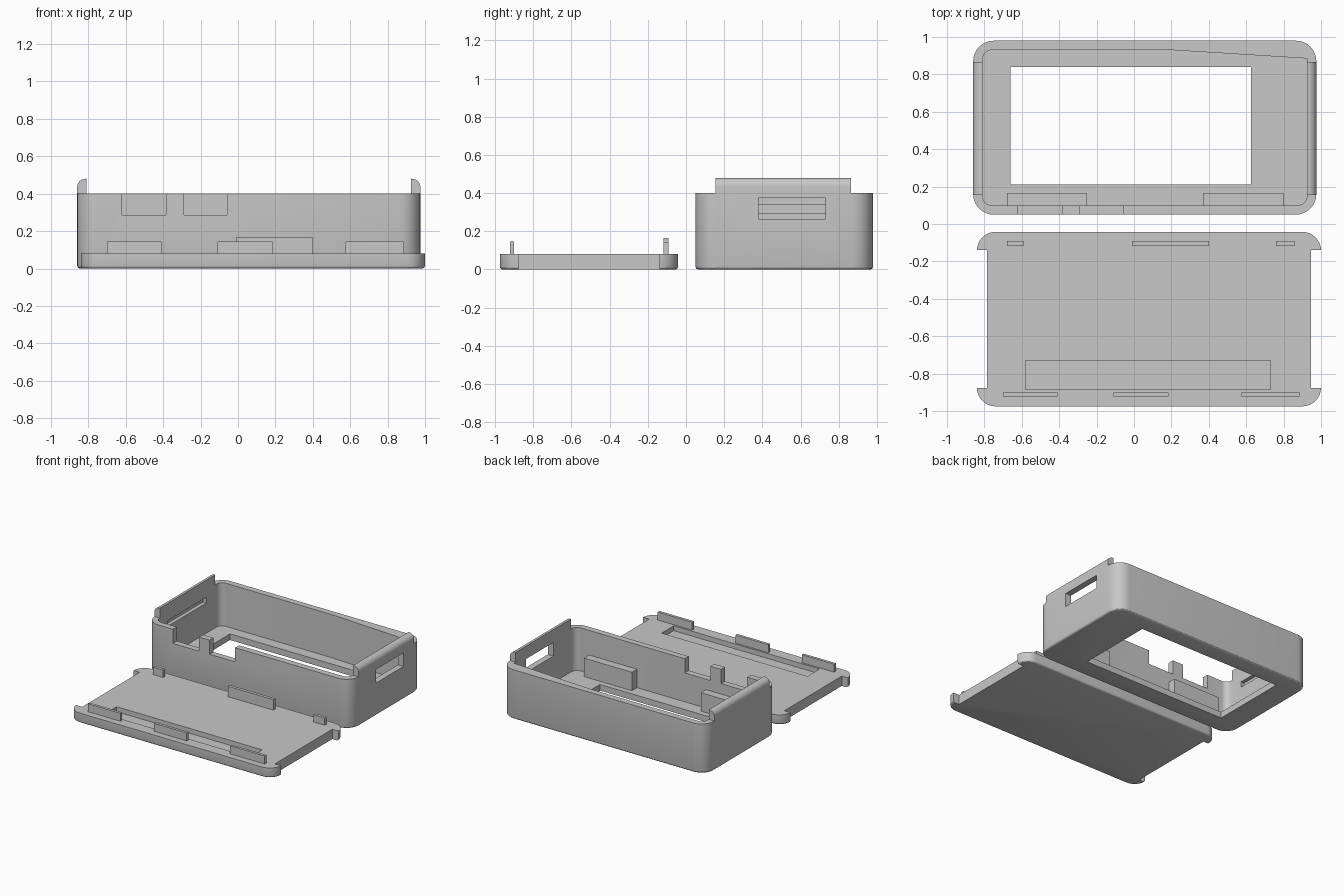
import bpy, bmesh, math
from mathutils import Vector

if "Cube" in bpy.data.objects:
    bpy.data.objects.remove(bpy.data.objects["Cube"], do_unlink=True)

grey = bpy.data.materials.new("light grey")
grey.use_nodes = True
colour = (0.58, 0.58, 0.58, 1)
grey.diffuse_color = colour
grey.node_tree.nodes["Principled BSDF"].inputs["Base Color"].default_value = colour


def rounded(points, radii, steps=8):
    """Polygon outline with an arc at every corner that has a radius."""
    out = []
    pts = [Vector((x, y, 0)) for x, y in points]
    for i, p in enumerate(pts):
        r = radii[i]
        if r == 0:
            out.append((p.x, p.y))
            continue
        a = (pts[i - 1] - p).normalized()
        b = (pts[(i + 1) % len(pts)] - p).normalized()
        half = a.angle(b) / 2
        centre = p + (a + b).normalized() * r / math.sin(half)
        reach = r / math.tan(half)
        va = (p + a * reach - centre).normalized()
        vb = (p + b * reach - centre).normalized()
        for k in range(steps + 1):
            q = centre + va.slerp(vb, k / steps).normalized() * r
            out.append((q.x, q.y))
    return out


def rect(x0, x1, y0, y1):
    return [(x0, y0), (x1, y0), (x1, y1), (x0, y1)]


def prism(name, outline, lo, hi, axis="z", soft_lo=0, soft_hi=0):
    """Extrude an outline along z or y, optionally softening the end rims."""
    bm = bmesh.new()

    def place(u, v, h):
        return (u, v, h) if axis == "z" else (u, h, v)

    low = [bm.verts.new(place(u, v, lo)) for u, v in outline]
    high = [bm.verts.new(place(u, v, hi)) for u, v in outline]
    caps = [bm.faces.new(low), bm.faces.new(high)]
    n = len(outline)
    for i in range(n):
        j = (i + 1) % n
        bm.faces.new((low[i], low[j], high[j], high[i]))
    bmesh.ops.recalc_face_normals(bm, faces=bm.faces)
    rims = [list(f.edges) for f in caps]
    for edges, size in zip(rims, (soft_lo, soft_hi)):
        if size:
            bmesh.ops.bevel(bm, geom=edges, offset=size, segments=3,
                            profile=0.5, affect="EDGES")
    mesh = bpy.data.meshes.new(name)
    bm.to_mesh(mesh)
    bm.free()
    mesh.materials.append(grey)
    ob = bpy.data.objects.new(name, mesh)
    bpy.context.collection.objects.link(ob)
    return ob


def box(name, x0, x1, y0, y1, z0, z1):
    return prism(name, rect(x0, x1, y0, y1), z0, z1)


def cut(ob, cutter):
    """Subtract the cutter from the object and discard it."""
    cutter.hide_render = True
    mod = ob.modifiers.new("cut", "BOOLEAN")
    mod.operation = "DIFFERENCE"
    mod.solver = "EXACT"
    mod.object = cutter
    bpy.context.view_layer.objects.active = ob
    bpy.ops.object.modifier_apply(modifier=mod.name)
    bpy.data.objects.remove(cutter, do_unlink=True)


parts = []
L, R = -0.86, 0.975          # case ends
WALL, TOP, FLOOR = 0.05, 0.40, 0.05

# Case shell with one wall thickening towards the back corner
case = prism("case_shell", rounded(rect(L, R, 0.05, 0.98), [0.11] * 4), 0, TOP, soft_lo=0.015)
cavity = [(L + WALL, 0.10), (R - WALL, 0.10), (R - WALL, 0.885), (0.20, 0.93), (L + WALL, 0.93)]
cut(case, prism("cavity", rounded(cavity, [0.05, 0.05, 0, 0, 0.05]), FLOOR, 0.6))
cut(case, box("screen_opening", -0.66, 0.625, 0.21, 0.84, -0.1, 0.1))
for x0, x1 in ((-0.62, -0.385), (-0.29, -0.06)):
    cut(case, box("front_notch", x0, x1, 0, 0.105, 0.285, 0.5))
cut(case, box("end_slot", 0.9, 1.1, 0.38, 0.73, 0.265, 0.375))
cut(case, box("inner_groove", L + 0.02, -0.78, 0.26, 0.75, 0.295, 0.34))
parts.append(case)

# Rounded lips on both ends
for name, outer, s in (("right_lip", L, 1), ("left_lip", R, -1)):
    inner = outer + s * WALL
    profile = [(outer, TOP), (inner, TOP), (inner, 0.48), (outer, 0.48)]
    parts.append(prism(name, rounded(profile, [0, 0, 0, 0.045]), 0.155, 0.865, "y"))

# Support blocks inside the front wall
for name, x0, x1 in (("right_block", -0.68, -0.25), ("left_block", 0.37, 0.80)):
    parts.append(box(name, x0, x1, 0.095, 0.165, FLOOR - 0.01, 0.20))

# Strap loop flaring into the end wall
arc = [(-0.9 + 0.1 * math.cos(math.radians(a)), 0.26 + 0.1 * math.sin(math.radians(a)))
       for a in range(80, 281, 10)]
flare = [(-0.85, 0.12), (-0.85, 0.40), (-0.862, 0.385), (-0.87, 0.368)]
loop = prism("strap_loop", [(-0.87, 0.152), (-0.862, 0.135)] + flare + arc,
             0.44, 0.60, "y", 0.008, 0.008)
ring = [(-0.903 + 0.053 * math.cos(k * math.tau / 32), 0.26 + 0.053 * math.sin(k * math.tau / 32))
        for k in range(32)]
cut(loop, prism("strap_hole", ring, 0.3, 0.7, "y"))
parts.append(loop)

# Cover plate with notched ends and a long pocket
plate = prism("cover_plate", rounded(rect(-0.84, 1.0, -0.975, -0.042), [0.1] * 4),
              0, 0.08, soft_lo=0.015)
for x0, x1 in ((-1, -0.785), (0.945, 1.2)):
    cut(plate, box("end_notch", x0, x1, -0.877, -0.14, -0.1, 0.2))
cut(plate, box("pocket", -0.58, 0.73, -0.885, -0.73, 0.04, 0.2))
parts.append(plate)

# Snap tabs along the cover edges
for x0, x1 in ((-0.70, -0.41), (-0.11, 0.185), (0.575, 0.885)):
    parts.append(box("front_tab", x0, x1, -0.922, -0.90, 0.07, 0.145))
for x0, x1, top in ((-0.68, -0.59, 0.14), (-0.01, 0.40, 0.165), (0.76, 0.86, 0.14)):
    parts.append(box("back_tab", x0, x1, -0.117, -0.092, 0.07, top))

# Smooth rounded corners, crisp edges
bpy.ops.object.select_all(action="DESELECT")
for ob in parts:
    ob.select_set(True)
bpy.context.view_layer.objects.active = case
bpy.ops.object.shade_smooth_by_angle(angle=math.radians(30))
